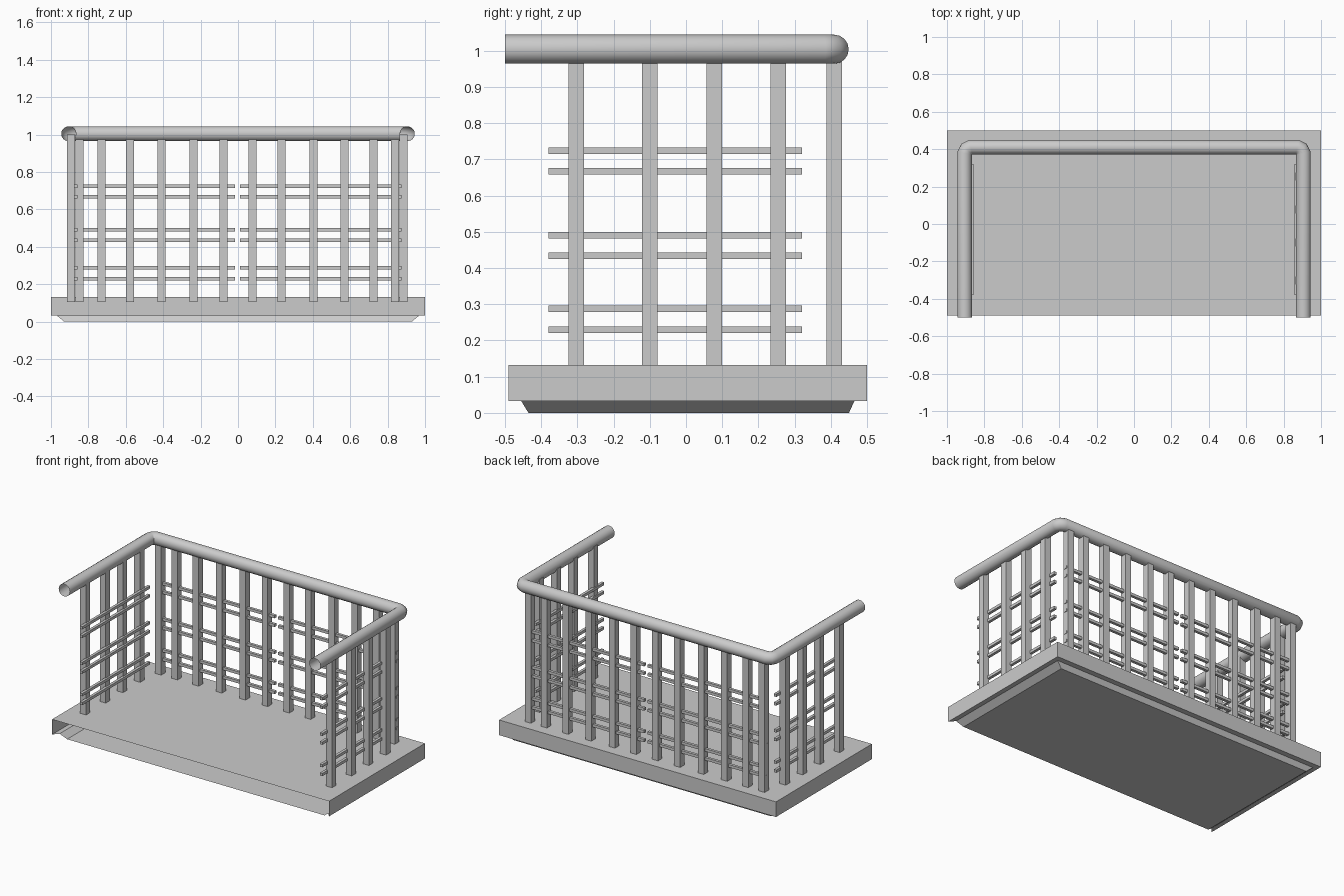
import bpy
import bmesh
from mathutils import Matrix

cube = bpy.data.objects.get("Cube")
if cube:
    bpy.data.objects.remove(cube, do_unlink=True)

grey = bpy.data.materials.new("light_grey_metal")
grey.use_nodes = True
colour = (0.6, 0.6, 0.6, 1)
grey.diffuse_color = colour
grey.node_tree.nodes["Principled BSDF"].inputs["Base Color"].default_value = colour


def add_object(name, mesh):
    mesh.materials.clear()
    mesh.materials.append(grey)
    obj = bpy.data.objects.new(name, mesh)
    bpy.context.collection.objects.link(obj)
    return obj


def add_bmesh(name, bm):
    mesh = bpy.data.meshes.new(name)
    bm.to_mesh(mesh)
    bm.free()
    return add_object(name, mesh)


def box(bm, low, high):
    size = [h - l for l, h in zip(low, high)]
    centre = [(h + l) / 2 for l, h in zip(low, high)]
    matrix = Matrix.Translation(centre) @ Matrix.Diagonal((*size, 1))
    bmesh.ops.create_cube(bm, size=1, matrix=matrix)


# Floor slab: a shell with a stepped, tapered underside and an open front
bm = bmesh.new()
levels = [  # half width, front, back, height
    (1.0, -0.49, 0.5, 0.132),
    (1.0, -0.49, 0.5, 0.033),
    (0.97, -0.455, 0.465, 0.033),
    (0.93, -0.435, 0.45, 0),
]
rings = [[bm.verts.new(p) for p in ((-w, f, z), (-w, b, z), (w, b, z), (w, f, z))]
         for w, f, b, z in levels]
for upper, lower in zip(rings, rings[1:]):
    for i in range(3):
        bm.faces.new((upper[i], upper[i + 1], lower[i + 1], lower[i]))
bm.faces.new(reversed(rings[0]))
bm.faces.new(rings[-1])
add_bmesh("floor_slab", bm)

# Upright posts
HALF = 0.0215
BACK_Y = 0.409


def posts(name, centres):
    bm = bmesh.new()
    for x, y in centres:
        box(bm, (x - HALF, y - HALF, 0.105), (x + HALF, y + HALF, 1.0))
    add_bmesh(name, bm)


back_x = [-0.848, -0.73, -0.577, -0.409, -0.238, -0.078,
          0.078, 0.233, 0.404, 0.57, 0.725, 0.84]
side_y = [-0.303, -0.1, 0.078, 0.255]
posts("back_posts", [(x, BACK_Y) for x in back_x])
posts("right_posts", [(-0.892, y) for y in side_y])
posts("left_posts", [(0.885, y) for y in side_y])

# Thin horizontal bars in three pairs
BAR = 0.009
heights = [0.229, 0.287, 0.434, 0.491, 0.667, 0.724]


def bars(name, x0, x1, y0, y1):
    bm = bmesh.new()
    for z in heights:
        box(bm, (x0, y0, z - BAR), (x1, y1, z + BAR))
    add_bmesh(name, bm)


bars("back_bars_right", -0.87, -0.015, BACK_Y - BAR, BACK_Y + BAR)
bars("back_bars_left", 0.01, 0.865, BACK_Y - BAR, BACK_Y + BAR)
for name, x in (("right_bars", -0.868), ("left_bars", 0.866)):
    bars(name, x - BAR, x + BAR, -0.38, 0.32)

# Handrail: an open tube swept around three sides
half = [(0.905, -0.5), (0.905, 0.378), (0.895, 0.4), (0.873, 0.41)]
path = half + [(-x, y) for x, y in reversed(half)]
curve = bpy.data.curves.new("handrail_path", "CURVE")
curve.dimensions = "3D"
curve.bevel_depth = 0.04
curve.bevel_resolution = 6
curve.use_fill_caps = False
spline = curve.splines.new("POLY")
spline.points.add(len(path) - 1)
for point, (x, y) in zip(spline.points, path):
    point.co = (x, y, 1.004, 1)
sweep = bpy.data.objects.new("handrail_sweep", curve)
bpy.context.collection.objects.link(sweep)
bpy.context.view_layer.update()
evaluated = sweep.evaluated_get(bpy.context.evaluated_depsgraph_get())
rail_mesh = bpy.data.meshes.new_from_object(evaluated)
bpy.data.objects.remove(sweep, do_unlink=True)
handrail = add_object("handrail", rail_mesh)
for face in rail_mesh.polygons:
    face.use_smooth = True
    face.material_index = 0
